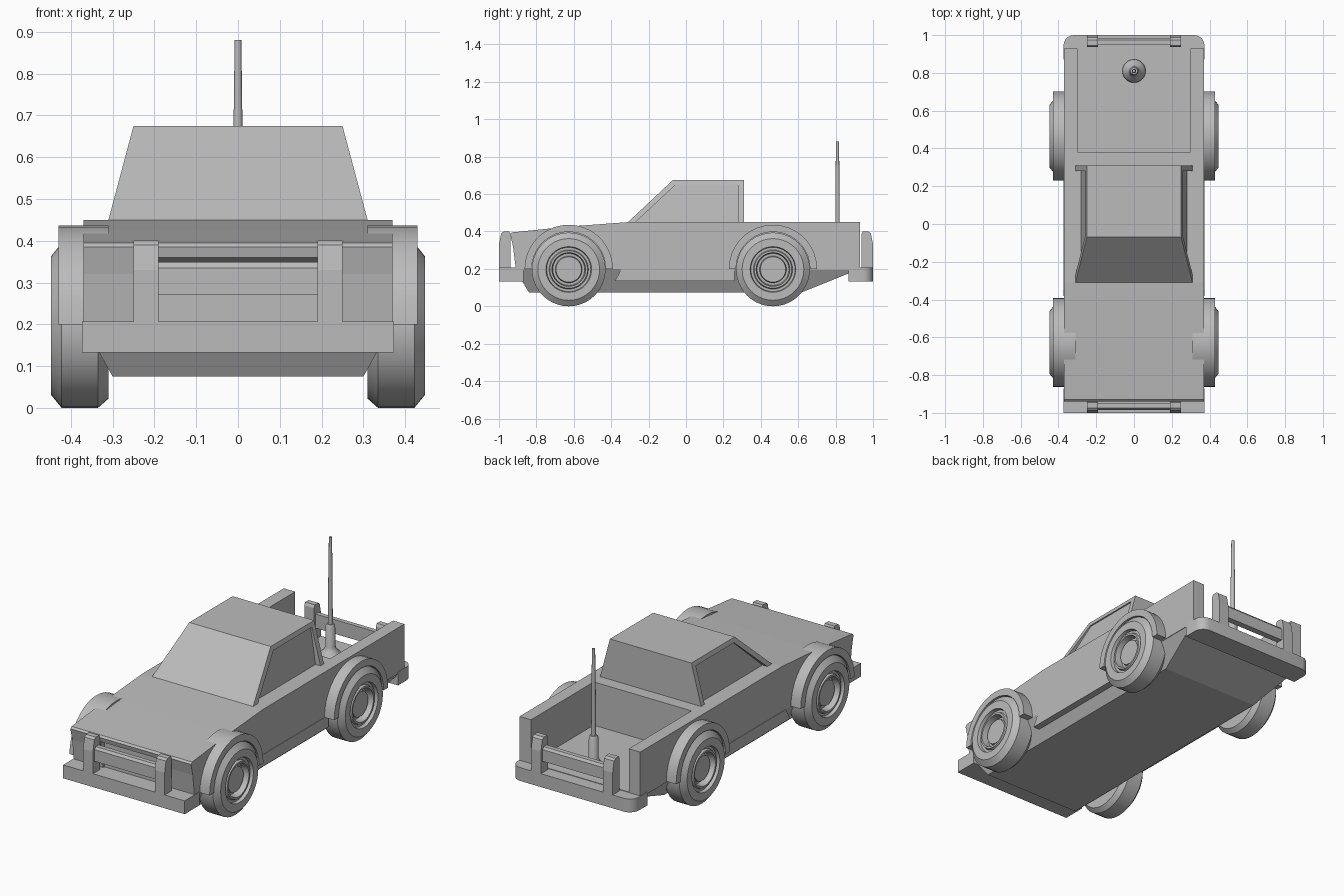
import bpy, bmesh, math
from mathutils import Matrix

if "Cube" in bpy.data.objects:
    bpy.data.objects.remove(bpy.data.objects["Cube"])

GREY = (0.5, 0.5, 0.5, 1)
paint = bpy.data.materials.new("plain grey")
paint.diffuse_color = GREY
paint.use_nodes = True
paint.node_tree.nodes["Principled BSDF"].inputs["Base Color"].default_value = GREY


def finish(name, bm, smooth=False):
    bmesh.ops.recalc_face_normals(bm, faces=bm.faces)
    mesh = bpy.data.meshes.new(name)
    bm.to_mesh(mesh)
    bm.free()
    mesh.materials.append(paint)
    obj = bpy.data.objects.new(name, mesh)
    bpy.context.collection.objects.link(obj)
    if smooth:
        bpy.ops.object.select_all(action="DESELECT")
        obj.select_set(True)
        bpy.context.view_layer.objects.active = obj
        bpy.ops.object.shade_smooth_by_angle(angle=math.radians(35))
    return obj


def line(low, high):
    """Width as a straight function of height, from (z, x) to (z, x)."""
    (z0, x0), (z1, x1) = low, high
    return lambda z: x0 + (x1 - x0) * (z - z0) / (z1 - z0)


def prism(name, profile, inner, outer, flip=1, smooth=False):
    """Extrude a (y, z) profile across x; the limits may vary with height."""
    bm = bmesh.new()
    loops = []
    for lim in (inner, outer):
        at = lim if callable(lim) else (lambda z, v=lim: v)
        loops.append([bm.verts.new((flip * at(z), y, z)) for y, z in profile])
    a, b = loops
    bm.faces.new(a)
    bm.faces.new(b)
    for i in range(len(a)):
        j = (i + 1) % len(a)
        bm.faces.new((a[i], a[j], b[j], b[i]))
    return finish(name, bm, smooth)


def rect(y0, y1, z0, z1):
    return [(y0, z0), (y1, z0), (y1, z1), (y0, z1)]


def full(name, profile, half):
    mirrored = (lambda z: -half(z)) if callable(half) else -half
    return prism(name, profile, mirrored, half)


def lathe(name, profile, matrix, steps=40):
    """Spin an (r, height) profile around an axis."""
    bm = bmesh.new()
    verts = [bm.verts.new((r, 0, h)) for r, h in profile]
    edges = [bm.edges.new(p) for p in zip(verts, verts[1:])]
    bmesh.ops.spin(bm, geom=verts + edges, cent=(0, 0, 0), axis=(0, 0, 1),
                   angle=math.tau, steps=steps)
    bmesh.ops.remove_doubles(bm, verts=bm.verts, dist=1e-5)
    bm.transform(matrix)
    return finish(name, bm, True)


# Main body with a recessed grille opening
body = full("body", [(-0.91, 0.2), (-0.925, 0.32), (-0.94, 0.385), (-0.93, 0.395),
                     (-0.62, 0.427), (-0.31, 0.45), (0.38, 0.45), (0.38, 0.2)], 0.37)
cutter = full("grille_cutter", [(-1, 0.19), (-0.9, 0.19), (-0.9, 0.35), (-1, 0.38)], 0.19)
cutter.hide_render = True
cutter.hide_viewport = True
cut = body.modifiers.new("grille", "BOOLEAN")
cut.object = cutter
cut.solver = "EXACT"

# Underbody narrowing downwards
full("underbody", [(-0.9, 0.2), (-0.88, 0.14), (-0.84, 0.075), (0.62, 0.075), (0.93, 0.2)],
     line((0.2, 0.37), (0.075, 0.3)))

# Open cargo bed
full("bed_floor", rect(0.37, 0.93, 0.195, 0.21), 0.37)

# Cab: glass core plus a frame standing proud of the side windows
glass = line((0.45, 0.28), (0.675, 0.245))
shell = line((0.45, 0.31), (0.675, 0.25))
full("cab_core", [(-0.31, 0.45), (0.31, 0.45), (0.31, 0.675), (-0.07, 0.675)], glass)
frame = [(-0.31, 0.45), (-0.07, 0.675), (0.31, 0.675), (0.31, 0.45),
         (0.28, 0.45), (0.28, 0.65), (-0.055, 0.65), (-0.27, 0.45)]

for side, flip in (("left", 1), ("right", -1)):
    prism(side + "_window_frame", frame, glass, shell, flip)
    prism(side + "_bed_wall", rect(0.38, 0.93, 0.2, 0.45), 0.3, 0.37, flip)
    prism(side + "_sill", [(-0.38, 0.135), (0.26, 0.135), (0.26, 0.2), (-0.345, 0.2)],
          0.3, 0.372, flip)

    # Wheels and half-round fender flares
    for end, y in (("front", -0.627), ("rear", 0.465)):
        turn = Matrix.Translation((0, y, 0.197)) @ Matrix.Rotation(flip * math.pi / 2, 4, "Y")
        lathe(f"{end}_{side}_wheel",
              [(0, 0.31), (0.175, 0.31), (0.197, 0.335), (0.197, 0.422), (0.165, 0.448),
               (0.122, 0.448), (0.118, 0.43), (0.105, 0.43), (0.1, 0.443), (0.09, 0.443),
               (0.085, 0.405), (0.072, 0.405), (0.068, 0.425), (0, 0.425)], turn)
        angles = [math.pi * i / 18 for i in range(19)]
        arc = [(y + 0.236 * math.cos(a), 0.2 + 0.236 * math.sin(a)) for a in angles]
        arc += [(y + 0.198 * math.cos(a), 0.2 + 0.198 * math.sin(a)) for a in reversed(angles)]
        prism(f"{end}_{side}_flare", arc, 0.31, 0.43, flip, True)

# Bumpers with rounded corners, guard posts and a cross bar at both ends
for end, d in (("front", -1), ("rear", 1)):
    bm = bmesh.new()
    bmesh.ops.create_cube(bm, size=1)
    for v in bm.verts:
        v.co = (v.co.x * 0.746, d * (0.935 + v.co.y * 0.13), 0.17 + v.co.z * 0.074)
    corners = [e for e in bm.edges
               if all(abs(v.co.y) > 0.95 for v in e.verts)
               and abs(e.verts[0].co.z - e.verts[1].co.z) > 0.01]
    bmesh.ops.bevel(bm, geom=corners, offset=0.055, segments=5, profile=0.5,
                    affect="EDGES")
    finish(end + "_bumper", bm, True)

    post = [(d * y, z) for y, z in ((1, 0.2), (1, 0.33), (0.988, 0.39), (0.975, 0.4),
                                    (0.945, 0.4), (0.938, 0.385), (0.938, 0.2))]
    for side, flip in (("left", 1), ("right", -1)):
        prism(f"{end}_{side}_guard_post", post, 0.19, 0.25, flip)
    bar = [(d * y, z) for y, z in ((0.985, 0.27), (0.985, 0.335), (0.975, 0.348),
                                   (0.95, 0.348), (0.95, 0.27))]
    full(end + "_cross_bar", bar, 0.2)

# Whip antenna on the bed floor
lathe("antenna", [(0, 0.205), (0.062, 0.205), (0.062, 0.22), (0.052, 0.24), (0.034, 0.255),
                  (0.026, 0.275), (0.024, 0.39), (0.018, 0.4), (0.012, 0.4),
                  (0.011, 0.65), (0.008, 0.88), (0, 0.88)],
      Matrix.Translation((0, 0.81, 0)), 20)
